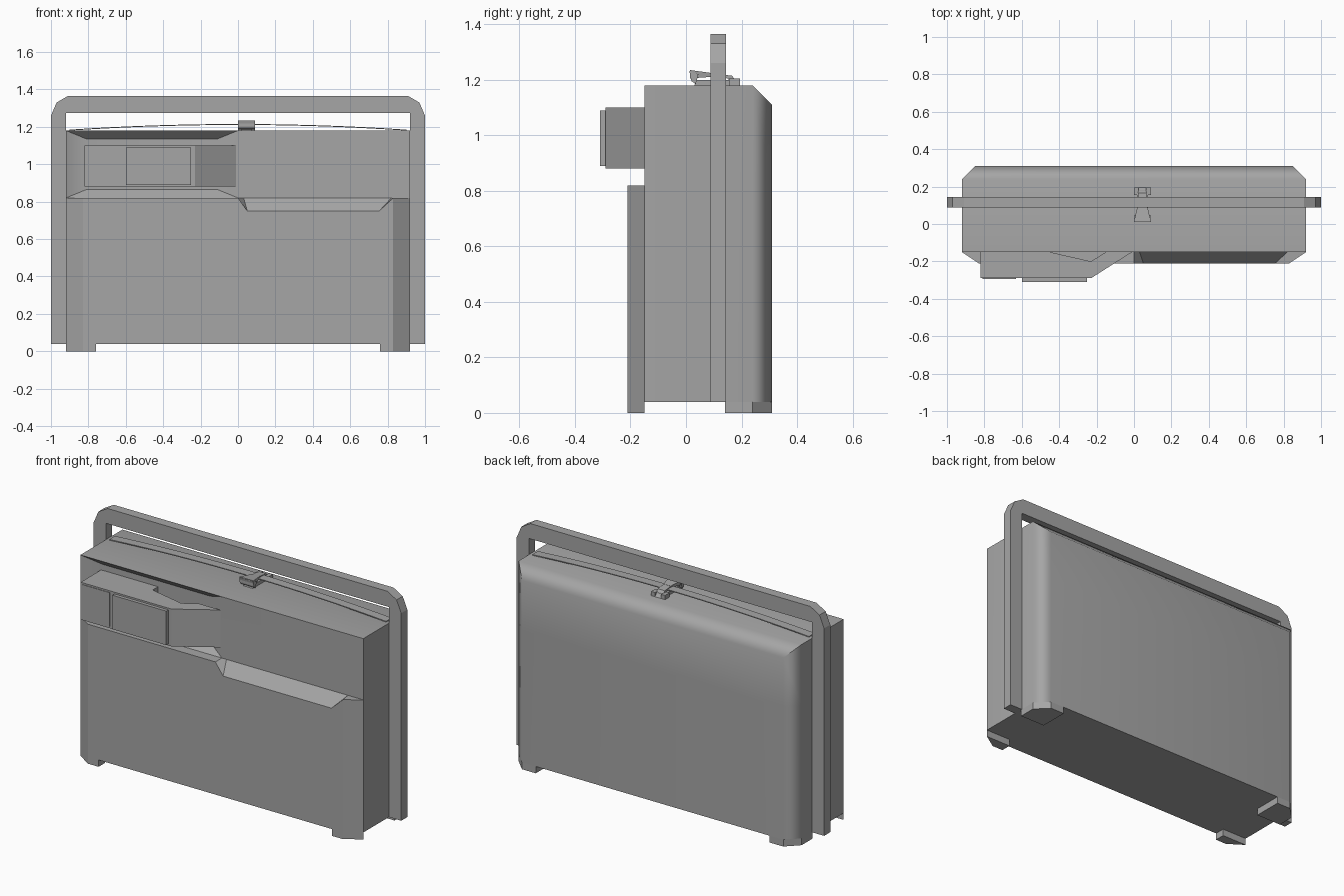
import bpy
import bmesh
import math

cube = bpy.data.objects.get("Cube")
if cube:
    bpy.data.objects.remove(cube, do_unlink=True)

grey = bpy.data.materials.new("mid grey")
grey.use_nodes = True
grey.diffuse_color = (0.38, 0.38, 0.38, 1)
grey.node_tree.nodes["Principled BSDF"].inputs["Base Color"].default_value = grey.diffuse_color


def finish(name, bm, smooth=False):
    bmesh.ops.recalc_face_normals(bm, faces=bm.faces)
    mesh = bpy.data.meshes.new(name)
    bm.to_mesh(mesh)
    bm.free()
    mesh.materials.append(grey)
    obj = bpy.data.objects.new(name, mesh)
    bpy.context.collection.objects.link(obj)
    if smooth:
        mesh.shade_smooth()
        mesh.set_sharp_from_angle(angle=math.radians(46))
        mod = obj.modifiers.new("even shading", 'WEIGHTED_NORMAL')
        mod.keep_sharp = True
    return obj


def loft(name, first, last, smooth=False):
    """Closed solid between two matching outlines."""
    bm = bmesh.new()
    a = [bm.verts.new(p) for p in first]
    b = [bm.verts.new(p) for p in last]
    bm.faces.new(a)
    bm.faces.new(b)
    for i in range(len(a)):
        j = (i + 1) % len(a)
        bm.faces.new((a[i], a[j], b[j], b[i]))
    return finish(name, bm, smooth)


def along_x(name, yz, lo, hi):
    return loft(name, [(lo, y, z) for y, z in yz], [(hi, y, z) for y, z in yz])


def along_y(name, xz, lo, hi):
    return loft(name, [(x, lo, z) for x, z in xz], [(x, hi, z) for x, z in xz])


def along_z(name, xy, lo, hi, smooth=False):
    return loft(name, [(x, y, lo) for x, y in xy], [(x, y, hi) for x, y in xy], smooth)


def rect(u0, u1, v0, v1):
    return [(u0, v0), (u1, v0), (u1, v1), (u0, v1)]


W, FRONT, BACK, BASE, TOP, LEDGE = 0.92, -0.15, 0.31, 0.04, 1.18, 0.82

# Main body with chamfered back edges
bm = bmesh.new()
bmesh.ops.create_cube(bm, size=1)
for v in bm.verts:
    v.co.x *= 2 * W
    v.co.y = BACK if v.co.y > 0 else FRONT
    v.co.z = TOP if v.co.z > 0 else BASE
edges = [e for e in bm.edges
         if all(v.co.y > 0 for v in e.verts) and any(v.co.z > 1 for v in e.verts)]
bmesh.ops.bevel(bm, geom=edges, offset=0.07, segments=1, affect='EDGES', profile=0.5)

# Sloped recess in the upper front, on the model's right
for co, no in (((0, 0, 0), (1, 0, 0)), ((0, 0, LEDGE), (0, 0, 1))):
    bmesh.ops.bisect_plane(bm, geom=bm.verts[:] + bm.edges[:] + bm.faces[:],
                           plane_co=co, plane_no=no)
bm.normal_update()
panel = [f for f in bm.faces if f.normal.y < -0.9
         and f.calc_center_median().x < 0 and f.calc_center_median().z > LEDGE]
bmesh.ops.inset_individual(bm, faces=panel, thickness=0.03)
for v in panel[0].verts:
    v.co.x = -0.11 if v.co.x > -W / 2 else -0.81
    v.co.z = TOP - 0.045 if v.co.z > 1 else LEDGE + 0.045
    v.co.y = FRONT + 0.05
finish("body", bm, True)

# Lower front panel: chamfered sides and a sloped notch in the ledge
front = [(-0.83, BASE), (0.83, BASE), (0.83, LEDGE), (0.755, 0.75),
         (0.05, 0.75), (0, LEDGE), (-0.83, LEDGE)]
rear = [(-W, BASE), (W, BASE), (W, LEDGE), (0.82, LEDGE),
        (0.03, LEDGE), (0, LEDGE), (-W, LEDGE)]
loft("lower_front_panel", [(x, -0.21, z) for x, z in front],
     [(x, FRONT, z) for x, z in rear])

# Corner feet
for side, s in (("left", 1), ("right", -1)):
    along_z("front_foot_" + side, [(s * x, y) for x, y in
            ((0.76, FRONT), (W, FRONT), (0.83, -0.21), (0.76, -0.21))], 0, BASE)
    along_z("back_foot_" + side, [(s * x, y) for x, y in
            ((0.76, 0.14), (W, 0.14), (W, 0.24), (0.85, BACK), (0.76, BACK))], 0, BASE)

# Carrying frame running up both sides and over the top
outer = [(1, BASE), (1, 1.26), (0.97, 1.33), (0.91, 1.365)]
inner = [(W, 1.275), (W, BASE)]
half = outer
frame = half + [(-x, z) for x, z in reversed(half)]
frame += [(-x, z) for x, z in reversed(inner)] + inner
along_y("carry_frame", frame, 0.088, 0.145)

# Projecting unit with an angled fairing
along_z("front_unit", [(-0.82, -0.1), (-0.82, -0.29), (-0.23, -0.29), (-0.01, FRONT),
                       (-0.15, FRONT), (-0.23, -0.2), (-0.45, FRONT), (-0.45, -0.1)],
        0.88, 1.10)
along_y("unit_screen", rect(-0.60, -0.25, 0.89, 1.09), -0.31, -0.289)
along_y("unit_side_plate", rect(-0.81, -0.63, 0.89, 1.09), -0.293, -0.289)

# Thin bowed strap on top
xs = [-0.9 + 0.1 * i for i in range(19)]
bow = [(x, TOP + 0.03 * (1 - (x / 0.9) ** 2)) for x in xs]
along_y("top_strap", bow + [(x, z + 0.005) for x, z in reversed(bow)], 0.09, 0.143)

# Buckle: base, tapered lever and rear hook
along_x("buckle_base", [(0.03, 1.18), (0.19, 1.18), (0.18, 1.2), (0.04, 1.2)], 0.015, 0.075)
loft("buckle_lever",
     [(x, 0.015, z) for x, z in rect(0, 0.09, 1.205, 1.235)],
     [(x, 0.11, z) for x, z in rect(0.022, 0.068, 1.212, 1.222)])
along_x("buckle_grip", [(0.012, 1.232), (0.02, 1.195), (0.035, 1.185), (0.045, 1.22)], 0, 0.09)
along_x("buckle_hook", [(0.10, 1.222), (0.165, 1.215), (0.195, 1.18),
                        (0.17, 1.18), (0.15, 1.205), (0.10, 1.212)], 0.022, 0.068)
for side, x in (("right", 0), ("left", 0.065)):
    along_x("buckle_ear_" + side, rect(0.155, 0.195, 1.18, 1.205), x, x + 0.025)
